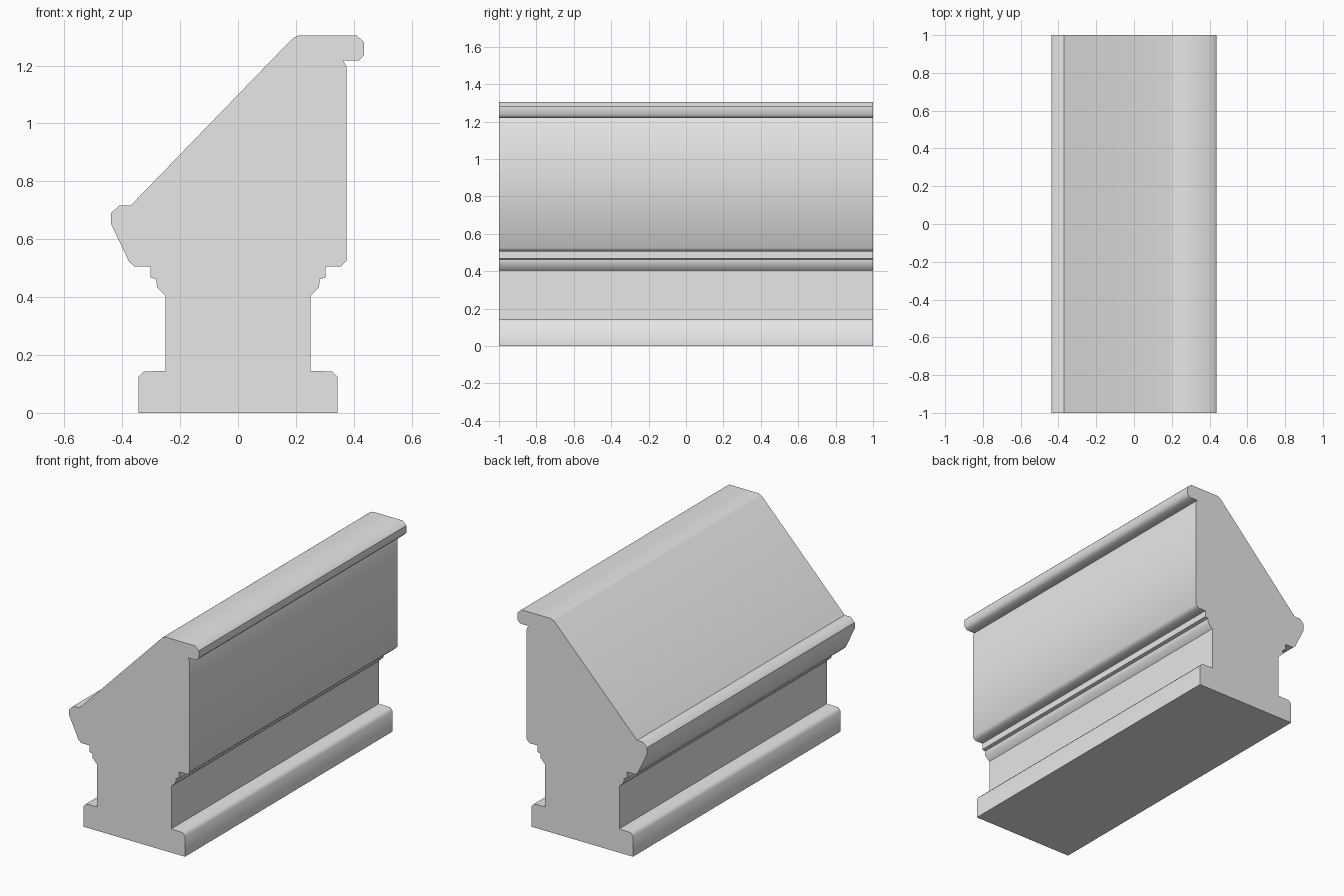
import bpy
import bmesh
import math

cube = bpy.data.objects.get("Cube")
if cube:
    bpy.data.objects.remove(cube, do_unlink=True)

HALF_LENGTH = 1.0

# Pale grey for the whole moulding
grey = bpy.data.materials.new("pale_grey")
grey.use_nodes = True
colour = (0.8, 0.8, 0.8, 1)
grey.diffuse_color = colour
grey.node_tree.nodes["Principled BSDF"].inputs["Base Color"].default_value = colour

# Plinth, neck and stepped collar, shared by both sides (bottom to top)
pedestal = [
    (0.343, 0), (0.343, 0.125), (0.325, 0.143), (0.25, 0.145),
    (0.25, 0.405), (0.28, 0.434), (0.282, 0.462), (0.302, 0.467), (0.302, 0.506),
]

# Upright back with its overhanging top lip
back = [
    (0.356, 0.506), (0.374, 0.524), (0.374, 1.197), (0.363, 1.218),
    (0.418, 1.218), (0.436, 1.236), (0.436, 1.28), (0.41, 1.304),
]

# Sloped face running down to the lower rounded lip
slope = [
    (0.21, 1.304), (0.19, 1.295), (-0.37, 0.717), (-0.41, 0.717),
    (-0.438, 0.69), (-0.438, 0.652), (-0.376, 0.522), (-0.358, 0.506),
]

mirrored = [(-x, z) for x, z in reversed(pedestal)]
profile = pedestal + back + slope + mirrored

# Extrude the section along y
bm = bmesh.new()
section = bm.faces.new([bm.verts.new((x, -HALF_LENGTH, z)) for x, z in profile])
extruded = bmesh.ops.extrude_face_region(bm, geom=[section], use_keep_orig=True)
far_verts = [g for g in extruded["geom"] if isinstance(g, bmesh.types.BMVert)]
bmesh.ops.translate(bm, verts=far_verts, vec=(0, 2 * HALF_LENGTH, 0))
bmesh.ops.recalc_face_normals(bm, faces=bm.faces)

mesh = bpy.data.meshes.new("sloped_moulding")
bm.to_mesh(mesh)
bm.free()
mesh.materials.append(grey)
moulding = bpy.data.objects.new("sloped_moulding", mesh)
bpy.context.collection.objects.link(moulding)

# Soften the small chamfers, keep the main corners crisp
bpy.ops.object.select_all(action="DESELECT")
moulding.select_set(True)
bpy.context.view_layer.objects.active = moulding
bpy.ops.object.shade_smooth_by_angle(angle=math.radians(45.5))
